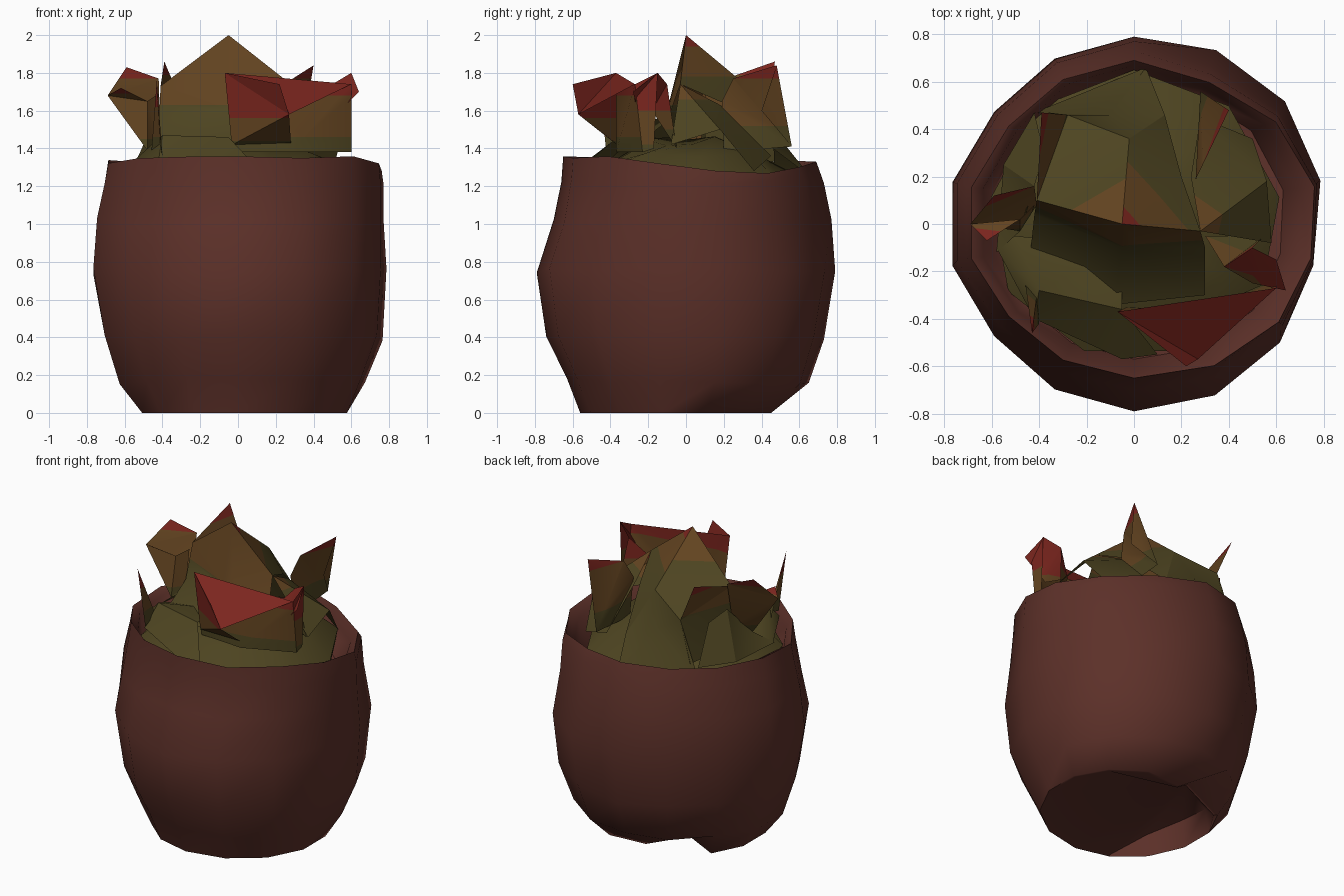
import bpy, bmesh, random
from math import sin, cos, tau, radians

random.seed(4)
cube = bpy.data.objects.get("Cube")
if cube:
    bpy.data.objects.remove(cube)


def material(name, *rgb):
    mat = bpy.data.materials.new(name)
    mat.use_nodes = True
    mat.diffuse_color = (*rgb, 1)
    mat.node_tree.nodes["Principled BSDF"].inputs["Base Color"].default_value = (*rgb, 1)
    return mat


clay = material("clay brown", .108, .03, .022)
olive = material("leaf olive", .075, .058, .015)
brown = material("leaf brown", .126, .058, .015)
red = material("leaf tip red", .2, .019, .013)


def finish(bm, name, mats, angle):
    mesh = bpy.data.meshes.new(name)
    bm.to_mesh(mesh)
    bm.free()
    for mat in mats:
        mesh.materials.append(mat)
    obj = bpy.data.objects.new(name, mesh)
    bpy.context.collection.objects.link(obj)
    bpy.ops.object.select_all(action="DESELECT")
    obj.select_set(True)
    bpy.context.view_layer.objects.active = obj
    bpy.ops.object.shade_smooth_by_angle(angle=radians(angle))


def loft(name, rings, sides, mat, wobble, angle, adjust=None):
    """Skin rings given as (z, x min, x max, y min, y max)."""
    bm = bmesh.new()
    loops = []
    for level, (z, x0, x1, y0, y1) in enumerate(rings):
        loop = []
        for i in range(sides):
            a = tau * (i / sides + .25)
            x, y = cos(a) * 1.02, sin(a)
            scale, lift = adjust(level, i) if adjust else (1, 0)
            px = x * (x1 if x > 0 else -x0) * scale
            py = y * (y1 if y > 0 else -y0) * scale
            if z > 0:
                lift += random.uniform(-wobble, wobble)
            loop.append(bm.verts.new((px, py, z + lift)))
        loops.append(loop)
    for low, high in zip(loops, loops[1:]):
        for i in range(sides):
            j = (i + 1) % sides
            bm.faces.new((low[i], low[j], high[j], high[i]))
    for cap in (loops[0][::-1], loops[-1]):
        bm.faces.new(cap)
    bmesh.ops.triangulate(bm, faces=[f for f in bm.faces if len(f.verts) > 4])
    finish(bm, name, mat, angle)


def pot_damage(level, i):
    """Chipped base at the back, raised floor at one side, sagging rim at the back left."""
    if level == 0:
        return ({0: .84, 1: .7}.get(i, .97), {1: .12, 3: .16, 4: .18, 5: .14}.get(i, 0))
    if level == 1:
        return ({0: .86, 1: .72}.get(i, 1), .12 if i == 1 else 0)
    if level < 5:
        bulge = {1: .98, 2: .96, 5: .96, 6: .98, 8: 1.015, 9: 1.015, 11: 1.04, 12: 1.05, 13: 1.03}
        return bulge.get(i, 1), 0
    dent = {1: .98, 2: .96, 5: .96, 6: .98, 8: 1.02, 9: 1.02, 11: 1.02, 13: .96}
    sag = {11: -.05, 12: -.09, 13: -.05} if level > 6 else {}
    return dent.get(i, 1), sag.get(i, 0)


# Pot: floor, uneven outer wall, rim and inside wall
pot_rings = [
    (0, -.5, .58, -.56, .49),
    (0, -.51, .58, -.56, .5),
    (.17, -.63, .65, -.63, .65),
    (.4, -.71, .74, -.74, .73),
    (.75, -.77, .76, -.79, .79),
    (1.02, -.75, .76, -.7, .77),
    (1.22, -.71, .76, -.66, .73),
    (1.34, -.69, .75, -.65, .69),
    (1.3, -.64, .69, -.62, .67),
    (1.12, -.6, .62, -.57, .63),
]
loft("pot", pot_rings, 14, [clay], .02, 60, pot_damage)

# Low mound of leaves that fills the opening
mound_rings = [
    (1.13, -.58, .6, -.56, .62),
    (1.23, -.6, .61, -.57, .65),
    (1.35, -.42, .44, -.42, .44),
    (1.44, -.15, .2, -.2, .2),
]
loft("leaf_mound", mound_rings, 9, [olive], .03, 35)


def leaf(name, brown_z, red_z, *panels):
    """Folded sheet; height decides where olive turns brown and then red."""
    bm = bmesh.new()
    for panel in panels:
        bm.faces.new([bm.verts.new(p) for p in panel])
    bmesh.ops.remove_doubles(bm, verts=bm.verts, dist=.001)
    bmesh.ops.triangulate(bm, faces=bm.faces)
    for z in (brown_z, red_z):
        bmesh.ops.bisect_plane(bm, geom=bm.verts[:] + bm.edges[:] + bm.faces[:],
                               plane_co=(0, 0, z), plane_no=(0, 0, 1))
    for f in bm.faces:
        z = f.calc_center_median().z
        f.material_index = (z > brown_z) + (z > red_z)
    finish(bm, name, [olive, brown, red], 40)


# Central peak
peak = (-.05, 0, 2)
left_fold = (.28, -.03, 1.74)
right_fold = (-.41, .1, 1.73)
right_step = (-.42, .04, 1.5)
mid_step = (-.05, -.1, 1.6)
left_step = (.3, -.1, 1.54)
ridge = (-.02, .36, 1.7)
front_foot = (-.08, -.34, 1.42)
back_foot = (-.1, .46, 1.5)
back_edge = (.13, .46, 1.4)
back_fold = (-.28, .46, 1.6)
leaf("centre_leaf_front", 1.63, 2.1,
     (peak, right_fold, right_step, mid_step),
     (peak, mid_step, left_step, left_fold),
     (mid_step, right_step, (-.44, -.15, 1.35), front_foot),
     (mid_step, front_foot, (.3, -.3, 1.4), left_step))
leaf("centre_leaf_back", 1.84, 2.1,
     (peak, ridge, back_foot, back_fold, right_fold),
     (ridge, back_edge, (.05, .66, 1.25), back_foot),
     (back_foot, (.05, .66, 1.25), (-.42, .47, 1.25), back_fold))
leaf("centre_leaf_side", 1.78, 1.94,
     (peak, left_fold, (.2, .2, 1.64), back_edge, ridge))

# Back leaves
leaf("back_right_leaf", 1.62, 1.79,
     ((-.39, .47, 1.86), right_fold, back_fold),
     (right_fold, back_fold, (-.36, .47, 1.33), (-.41, .1, 1.33)))
spike_foot = (.28, .56, 1.41)
spike_tip = (.4, .48, 1.84)
leaf("back_left_leaf", 1.52, 1.77,
     (spike_foot, spike_tip, (.29, .25, 1.77), (.26, .19, 1.65), (.28, .2, 1.38)),
     (spike_foot, spike_tip, (.36, .4, 1.6)))
leaf("left_leaf", 1.66, 1.9,
     ((.24, .2, 1.62), (.56, .18, 1.5), (.58, -.08, 1.42), left_fold),
     ((.56, .18, 1.5), (.24, .2, 1.62), (.28, .45, 1.36), (.5, .36, 1.28)))

# Right cluster
side_tip = (-.69, 0, 1.68)
side_foot = (-.48, -.03, 1.39)
side_crease = (-.48, .02, 1.65)
leaf("right_leaf", 1.45, 1.77,
     (side_tip, (-.59, .12, 1.83), (-.42, .16, 1.77), (-.41, .08, 1.45), side_foot))
leaf("right_inner_leaf", 1.45, 1.69,
     (side_tip, (-.62, -.07, 1.72), side_crease, side_foot),
     (side_crease, (-.42, .08, 1.69), (-.43, .05, 1.4), side_foot))
leaf("right_back_leaf", 1.6, 1.75,
     ((-.42, .16, 1.6), (-.55, .25, 1.31), (-.42, .47, 1.32), (-.38, .3, 1.55)),
     ((-.42, .16, 1.6), (-.55, .25, 1.31), (-.58, -.12, 1.31), side_foot))

# Front leaves
shelf = (-.4, -.28, 1.47)
shelf_fold = (-.05, -.36, 1.46)
leaf("front_right_spike", 1.46, 1.62,
     ((-.46, -.24, 1.36), (-.43, -.46, 1.76), (-.41, -.3, 1.4)),
     ((-.43, -.46, 1.76), (-.41, -.3, 1.4), (-.4, -.42, 1.36)))
leaf("front_right_leaf", 1.6, 1.7,
     (shelf, (-.42, -.4, 1.34), (-.05, -.57, 1.3), (.1, -.55, 1.3), shelf_fold),
     (shelf, shelf_fold, (-.05, -.1, 1.45), (-.5, -.05, 1.36)),
     (shelf, (-.5, -.05, 1.36), (-.58, -.1, 1.31), (-.42, -.4, 1.34)))
front_tip = (-.07, -.37, 1.8)
outer_corner = (.6, -.27, 1.74)
lip_foot = (.27, -.57, 1.58)
leaf("front_leaf", 1.44, 1.56,
     (front_tip, (.22, -.6, 1.74), lip_foot),
     (front_tip, lip_foot, outer_corner),
     (front_tip, lip_foot, (.28, -.38, 1.43), (-.03, -.36, 1.42)))
leaf("front_leaf_backing", 1.46, 1.68,
     (front_tip, outer_corner, (.6, -.23, 1.38), (.28, -.37, 1.38), (-.03, -.35, 1.38)))
leaf("front_left_leaf", 1.42, 1.6,
     (outer_corner, (.6, -.15, 1.8), (.6, -.17, 1.4), (.6, -.23, 1.38)))
leaf("front_left_tips", 1.5, 1.6,
     ((.38, -.18, 1.6), (.5, -.1, 1.74), (.6, -.15, 1.8), (.64, -.28, 1.7), (.5, -.25, 1.56)),
     ((.38, -.18, 1.6), (.3, -.05, 1.5), (.55, -.05, 1.4), (.5, -.1, 1.74)))
